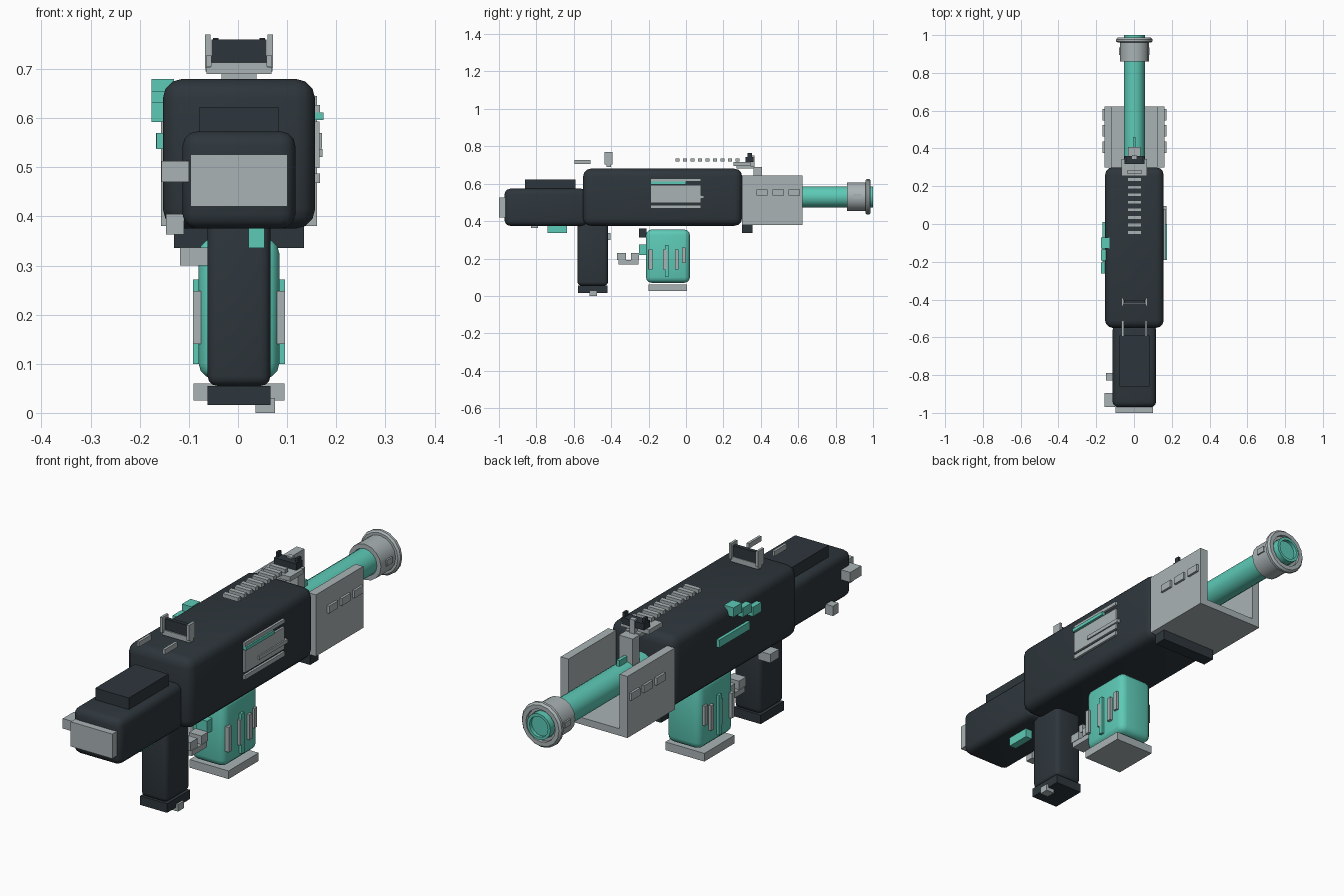
import bpy
import bmesh
import math
from mathutils import Vector

old = bpy.data.objects.get("Cube")
if old:
    bpy.data.objects.remove(old, do_unlink=True)


def material(name, rgb):
    m = bpy.data.materials.new(name)
    m.use_nodes = True
    m.diffuse_color = (*rgb, 1)
    m.node_tree.nodes["Principled BSDF"].inputs["Base Color"].default_value = (*rgb, 1)
    return m


DARK = material("dark slate", (0.027, 0.037, 0.045))
GREY = material("light grey", (0.40, 0.45, 0.46))
TEAL = material("teal", (0.11, 0.59, 0.47))
CX = 0.002  # small sideways offset of the centre line


def finish(name, bm, mat, smooth):
    mesh = bpy.data.meshes.new(name)
    bmesh.ops.recalc_face_normals(bm, faces=bm.faces)
    bm.to_mesh(mesh)
    bm.free()
    mesh.materials.append(mat)
    ob = bpy.data.objects.new(name, mesh)
    bpy.context.collection.objects.link(ob)
    if smooth:
        bpy.ops.object.select_all(action="DESELECT")
        ob.select_set(True)
        bpy.context.view_layer.objects.active = ob
        bpy.ops.object.shade_smooth_by_angle(angle=math.radians(35))
    return ob


def box(name, mat, x, y, z, bevel=0):
    """Box from its extents on each axis, with optional rounded edges."""
    bm = bmesh.new()
    bmesh.ops.create_cube(bm, size=1)
    for v in bm.verts:
        v.co = Vector([(a + b) / 2 + c * (b - a) for (a, b), c in zip((x, y, z), v.co)])
    if bevel:
        bmesh.ops.bevel(bm, geom=bm.edges[:], offset=bevel, segments=3,
                        profile=0.5, affect="EDGES")
    return finish(name, bm, mat, bevel > 0)


def centred(name, mat, half, y, z, bevel=0):
    return box(name, mat, (CX - half, CX + half), y, z, bevel)


def pair(name, mat, inner, outer, y, z):
    """Matching boxes on both sides of the centre line."""
    for label, s in (("left", 1), ("right", -1)):
        box(f"{label}_{name}", mat, sorted((CX + s * inner, CX + s * outer)), y, z)


def lathe(name, mat, profile, z, closed=False, sides=16):
    """Revolve (y, radius) points about a line along y."""
    bm = bmesh.new()
    rings = []
    for y, r in profile:
        rings.append([bm.verts.new((CX + r * math.cos(a), y, z + r * math.sin(a)))
                      for a in (2 * math.pi * i / sides for i in range(sides))])
    loops = list(zip(rings, rings[1:] + rings[:1])) if closed else list(zip(rings, rings[1:]))
    for a, b in loops:
        for i in range(sides):
            j = (i + 1) % sides
            bm.faces.new((a[i], a[j], b[j], b[i]))
    if not closed:
        bm.faces.new(rings[0])
        bm.faces.new(rings[-1])
    return finish(name, bm, mat, True)


# Main bodies
centred("receiver", DARK, 0.155, (-0.55, 0.30), (0.375, 0.68), 0.04)
centred("stock", DARK, 0.115, (-0.97, -0.53), (0.375, 0.573), 0.03)
centred("cheek_rest", DARK, 0.08, (-0.86, -0.59), (0.54, 0.623))
centred("butt_plate", GREY, 0.099, (-1.0, -0.96), (0.42, 0.526))
centred("grip", DARK, 0.064, (-0.58, -0.417), (0.055, 0.40), 0.02)
centred("grip_base", DARK, 0.064, (-0.577, -0.42), (0.016, 0.055))
box("grip_base_catch", GREY, (0.036, 0.075), (-0.515, -0.475), (0.0, 0.03))

# Stock and underside fittings
box("sling_block", GREY, (-0.156, -0.10), (-0.97, -0.895), (0.47, 0.513))
box("lower_sling_block", GREY, (-0.147, -0.11), (-0.828, -0.79), (0.363, 0.405))
box("grip_side_button", GREY, (-0.118, -0.06), (-0.465, -0.405), (0.30, 0.337))
box("stock_latch", TEAL, (0.021, 0.054), (-0.74, -0.635), (0.336, 0.38))
centred("handguard_lug", DARK, 0.132, (0.30, 0.355), (0.336, 0.385))

# Trigger group
centred("trigger_guard_bar", GREY, 0.03, (-0.36, -0.255), (0.168, 0.191))
centred("trigger_guard_rear", GREY, 0.03, (-0.37, -0.32), (0.193, 0.23))
centred("trigger_guard_front", GREY, 0.03, (-0.295, -0.25), (0.193, 0.23))
centred("magazine_catch", DARK, 0.04, (-0.25, -0.212), (0.313, 0.36))
centred("magazine_release", TEAL, 0.025, (-0.25, -0.212), (0.22, 0.275))

# Magazine with side ribs
centred("magazine", TEAL, 0.082, (-0.214, 0.021), (0.07, 0.355), 0.03)
centred("magazine_base", GREY, 0.093, (-0.20, 0.005), (0.025, 0.06))
for i, y in enumerate((-0.20, -0.122, -0.06)):
    pair(f"magazine_rib_{i + 1}", GREY, 0.075, 0.094, (y, y + 0.02), (0.14, 0.248))
pair("magazine_long_rib", TEAL, 0.075, 0.094, (-0.112, -0.094), (0.10, 0.272))
pair("magazine_short_rib", GREY, 0.075, 0.091, (-0.022, -0.002), (0.175, 0.26))

# Open handguard with vents
pair("handguard_side", GREY, 0.122, 0.159, (0.30, 0.623), (0.38, 0.645))
centred("handguard_floor", GREY, 0.122, (0.30, 0.623), (0.38, 0.41))
for i in range(3):
    y = 0.377 + 0.086 * i
    pair(f"handguard_vent_{i + 1}", GREY, 0.15, 0.169, (y, y + 0.06), (0.538, 0.57))

# Barrel and muzzle
lathe("barrel", TEAL, [(0.28, 0.056), (1.0, 0.056), (1.0, 0.044), (0.985, 0.044)], 0.53)
lathe("muzzle_sleeve", GREY, [(0.86, 0.058), (0.86, 0.077), (0.972, 0.077),
                              (0.972, 0.058)], 0.53, True)
lathe("muzzle_ring", GREY, [(0.960, 0.070), (0.960, 0.088), (0.967, 0.096), (0.978, 0.096),
                            (0.987, 0.088), (0.987, 0.070)], 0.53, True)
pair("muzzle_port", GREY, 0.06, 0.081, (0.895, 0.935), (0.52, 0.545))

# Ejection port on the left side
for name, y, z, x1 in (("port_upper_rail", (-0.19, 0.08), (0.611, 0.627), 0.167),
                       ("port_cover", (-0.19, 0.08), (0.498, 0.593), 0.166),
                       ("port_bolt", (-0.10, 0.095), (0.521, 0.537), 0.172),
                       ("port_lower_rail", (-0.19, 0.08), (0.468, 0.487), 0.167)):
    box(name, GREY, (0.15, x1), y, z)
box("port_accent", TEAL, (0.15, 0.174), (-0.19, 0.0), (0.596, 0.611))

# Selector switches on the right side
for i, (y, z) in enumerate(((-0.13, 0.640), (-0.194, 0.615), (-0.262, 0.592))):
    box(f"selector_{i + 1}", TEAL, (-0.176, -0.13), (y, y + 0.058), (z, z + 0.04))
box("selector_strip", TEAL, (-0.166, -0.14), (-0.20, 0.01), (0.537, 0.57))

# Top rail
for i in range(9):
    y = -0.055 + 0.04 * i
    centred(f"rail_rib_{i + 1}", GREY, 0.037, (y, y + 0.02), (0.718, 0.735))

# Rear sight
pair("rear_sight_post", GREY, 0.058, 0.069, (-0.435, -0.393), (0.703, 0.77))
centred("rear_sight_base", GREY, 0.066, (-0.425, -0.40), (0.69, 0.713))
centred("rear_sight_blade", DARK, 0.056, (-0.42, -0.403), (0.713, 0.76))
pair("rear_sight_rod", GREY, 0.056, 0.067, (-0.595, -0.51), (0.705, 0.727))

# Front sight
centred("front_sight_base", GREY, 0.068, (0.255, 0.345), (0.695, 0.715))
centred("front_sight_foot", GREY, 0.036, (0.27, 0.36), (0.68, 0.695))
centred("front_sight_block", DARK, 0.053, (0.318, 0.36), (0.715, 0.743))
pair("front_sight_prong", DARK, 0.042, 0.053, (0.33, 0.352), (0.743, 0.763))
centred("front_sight_pin", GREY, 0.012, (0.345, 0.366), (0.69, 0.75))
centred("front_sight_tower", GREY, 0.033, (0.36, 0.407), (0.57, 0.69))
centred("barrel_tab", TEAL, 0.007, (0.407, 0.46), (0.57, 0.61))
